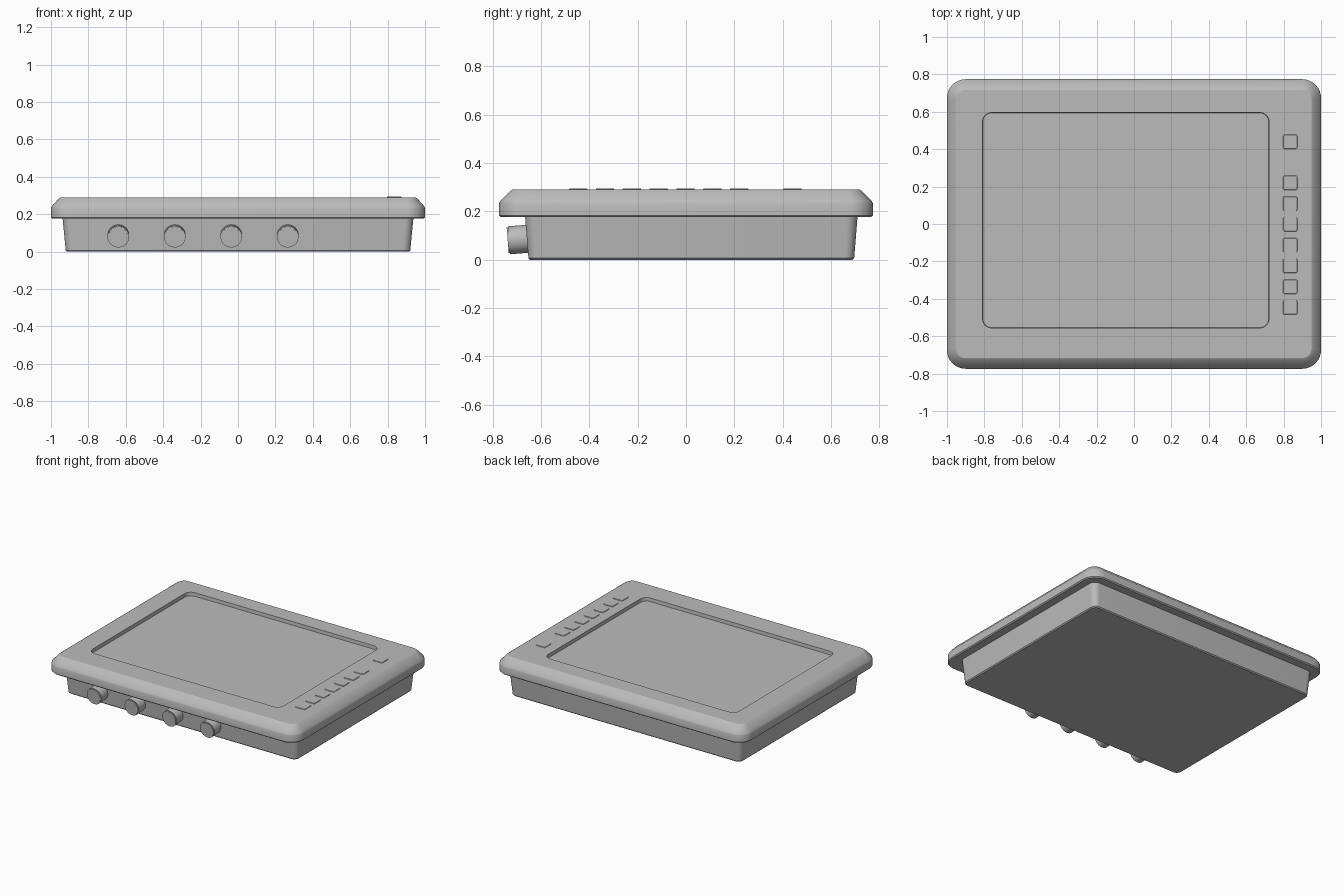
import bpy
import bmesh
from math import cos, sin, pi, radians

cube = bpy.data.objects.get("Cube")
if cube:
    bpy.data.objects.remove(cube, do_unlink=True)

grey = bpy.data.materials.new("plain grey")
grey.use_nodes = True
colour = (0.5, 0.5, 0.5, 1)
grey.diffuse_color = colour
grey.node_tree.nodes["Principled BSDF"].inputs["Base Color"].default_value = colour


def finish(bm, name, angle=25):
    bmesh.ops.recalc_face_normals(bm, faces=bm.faces)
    mesh = bpy.data.meshes.new(name)
    bm.to_mesh(mesh)
    bm.free()
    mesh.materials.append(grey)
    ob = bpy.data.objects.new(name, mesh)
    bpy.context.collection.objects.link(ob)
    bpy.ops.object.select_all(action="DESELECT")
    ob.select_set(True)
    bpy.context.view_layer.objects.active = ob
    bpy.ops.object.shade_smooth_by_angle(angle=radians(angle))
    return ob


def ring(bm, cx, cy, hx, hy, r, z, steps=8):
    """Rounded rectangle of vertices."""
    verts = []
    for q, (sx, sy) in enumerate([(1, 1), (-1, 1), (-1, -1), (1, -1)]):
        for i in range(steps + 1):
            a = pi / 2 * (q + i / steps)
            verts.append(bm.verts.new((cx + sx * (hx - r) + r * cos(a),
                                       cy + sy * (hy - r) + r * sin(a), z)))
    return verts


def loft(name, sections):
    """Skin a stack of rounded rectangles and cap both ends."""
    bm = bmesh.new()
    rings = [ring(bm, *s) for s in sections]
    for a, b in zip(rings, rings[1:]):
        for i in range(len(a)):
            j = (i + 1) % len(a)
            bm.faces.new((a[i], a[j], b[j], b[i]))
    bm.faces.new(rings[0])
    bm.faces.new(rings[-1])
    return finish(bm, name)


# Tapered lower housing
loft("lower_housing", [
    (0, 0.022, 0.914, 0.667, 0.034, 0),
    (0, 0.022, 0.921, 0.674, 0.04, 0.007),
    (0, 0.022, 0.938, 0.688, 0.045, 0.18),
])

# Chamfered bezel with the screen recess sunk into its top
sx, sy = -0.044, 0.02
loft("bezel", [
    (0, 0, 0.993, 0.767, 0.093, 0.177),
    (0, 0, 1.0, 0.774, 0.1, 0.184),
    (0, 0, 1.0, 0.774, 0.1, 0.231),
    (0, 0, 0.996, 0.77, 0.096, 0.242),
    (0, 0, 0.957, 0.726, 0.057, 0.286),
    (0, 0, 0.948, 0.717, 0.048, 0.291),
    (sx, sy, 0.766, 0.576, 0.05, 0.291),
    (sx, sy, 0.764, 0.574, 0.048, 0.266),
])

# Column of square keys beside the screen
for n, y in enumerate([0.44] + [0.22 - 0.111 * k for k in range(7)]):
    loft(f"key_{n + 1}", [
        (0.835, y, 0.038, 0.038, 0.008, 0.28),
        (0.835, y, 0.038, 0.038, 0.008, 0.293),
        (0.835, y, 0.036, 0.036, 0.006, 0.295),
    ])

# Round knobs, square to the sloping front wall
for n in range(4):
    bm = bmesh.new()
    bmesh.ops.create_cone(bm, cap_ends=True, segments=40, radius1=0.058,
                          radius2=0.058, depth=0.12)
    rim = [e for e in bm.edges if all(v.co.z > 0 for v in e.verts)]
    bmesh.ops.bevel(bm, geom=rim, offset=0.005, segments=2, affect="EDGES")
    knob = finish(bm, f"knob_{n + 1}")
    knob.location = (-0.64 + 0.302 * n, -0.678, 0.085)
    knob.rotation_euler = (radians(90 + 4.8), 0, 0)
